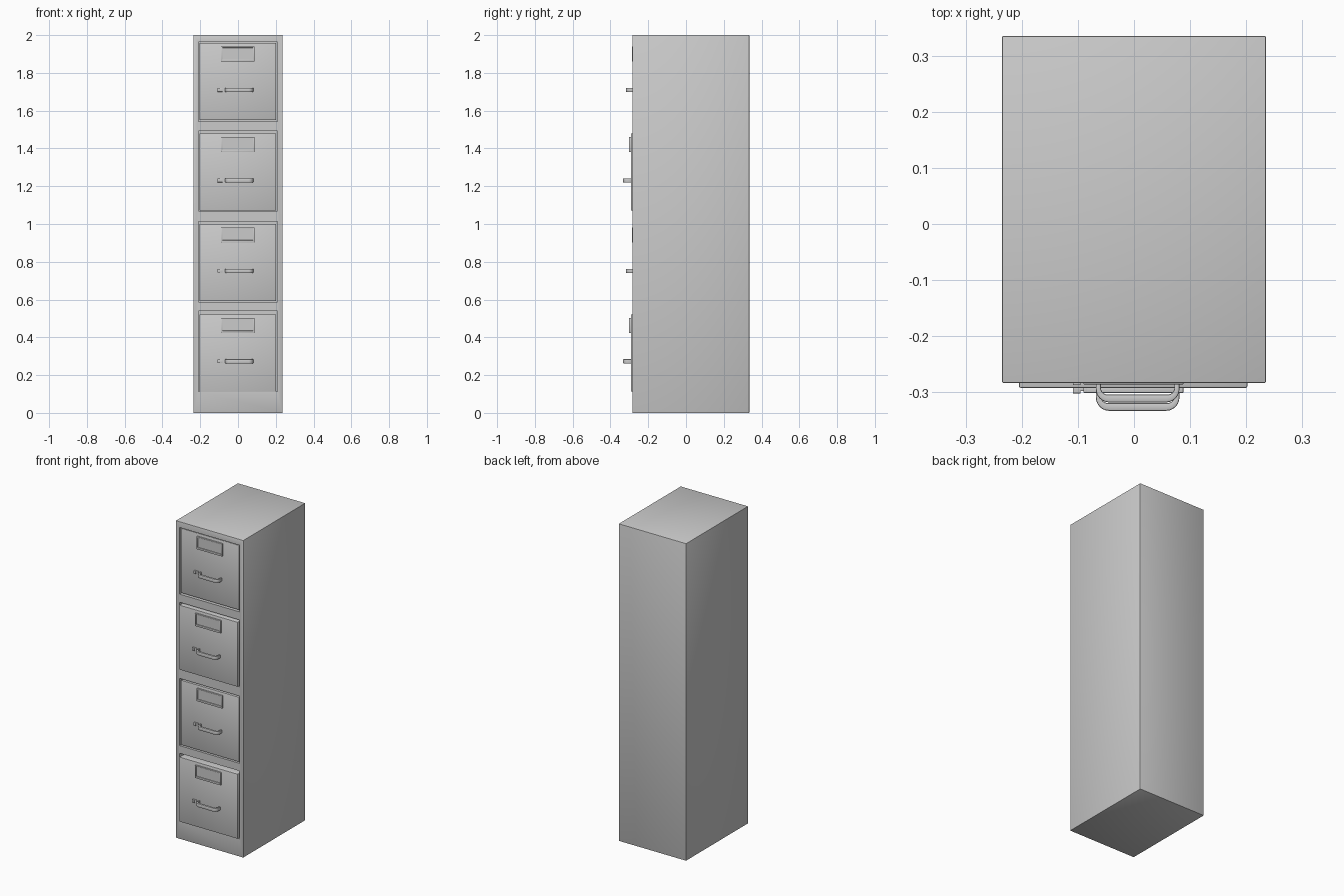
import bpy, bmesh, math

if "Cube" in bpy.data.objects:
    bpy.data.objects.remove(bpy.data.objects["Cube"])

FRONT = -0.283          # front plane of the cabinet body
PITCH = 0.479           # vertical spacing of the drawers


def finish(obj, bevel=0.0, segments=2):
    bpy.ops.object.select_all(action='DESELECT')
    bpy.context.view_layer.objects.active = obj
    obj.select_set(True)
    if bevel:
        m = obj.modifiers.new("bevel", 'BEVEL')
        m.width, m.segments, m.limit_method = bevel, segments, 'ANGLE'
        bpy.ops.object.modifier_apply(modifier=m.name)
    bpy.ops.object.shade_smooth_by_angle(angle=math.radians(35))
    return obj


def box(name, x, y, z, bevel=0.0):
    """Box from (min, max) ranges."""
    me = bpy.data.meshes.new(name)
    bm = bmesh.new()
    bmesh.ops.create_cube(bm, size=1)
    for v in bm.verts:
        for i, (lo, hi) in enumerate((x, y, z)):
            v.co[i] = lo if v.co[i] < 0 else hi
    bm.to_mesh(me)
    bm.free()
    obj = bpy.data.objects.new(name, me)
    bpy.context.collection.objects.link(obj)
    return finish(obj, bevel)


def rounded_u(x0, x1, back, front, r, steps=6):
    """Open U path in plan: back left, rounded front corners, back right."""
    pts = [(x0, back)]
    for cx, a0 in ((x0 + r, 180), (x1 - r, 270)):
        for i in range(steps + 1):
            a = math.radians(a0 + 90 * i / steps)
            pts.append((cx + r * math.cos(a), front + r + r * math.sin(a)))
    return pts + [(x1, back)]


def handle(name, x0, x1, back, front, z0, z1):
    outer = rounded_u(x0, x1, back, front, 0.024)
    inner = rounded_u(x0 + 0.009, x1 - 0.009, back, front + 0.014, 0.012)
    bm = bmesh.new()
    rings = [[bm.verts.new((*p, z)) for p in path]
             for path, z in ((outer, z0), (outer, z1), (inner, z1), (inner, z0))]
    for k in range(4):
        a, b = rings[k], rings[(k + 1) % 4]
        for i in range(len(a) - 1):
            bm.faces.new((a[i], a[i + 1], b[i + 1], b[i]))
    bm.faces.new([r[0] for r in rings])
    bm.faces.new([r[-1] for r in rings])
    bmesh.ops.recalc_face_normals(bm, faces=bm.faces)
    me = bpy.data.meshes.new(name)
    bm.to_mesh(me)
    bm.free()
    obj = bpy.data.objects.new(name, me)
    bpy.context.collection.objects.link(obj)
    return finish(obj, 0.0025)


# Cabinet body with four drawer openings
body = box("cabinet_body", (-0.235, 0.235), (FRONT, 0.335), (0, 2), 0.002)
for z0, z1 in ((1.543, 1.963), (1.070, 1.492), (0.588, 1.012), (0.112, 0.540)):
    cutter = box("opening_cutter", (-0.210, 0.208), (-0.4, -0.215), (z0, z1))
    m = body.modifiers.new("opening", 'BOOLEAN')
    m.operation, m.object, m.solver = 'DIFFERENCE', cutter, 'EXACT'
    bpy.context.view_layer.objects.active = body
    bpy.ops.object.modifier_apply(modifier=m.name)
    bpy.data.objects.remove(cutter)
finish(body)

# Drawers: second and fourth stand slightly proud, the others sit recessed
for i in range(4):
    n = str(i + 1)
    f = -0.292 if i % 2 else -0.277
    dz = -PITCH * i
    top = 1.958 + dz
    box("drawer_front_" + n, (-0.205, 0.202), (f, f + 0.065),
        (top - 0.408, top), 0.003)

    # Label holder: card with a raised frame
    l0, l1 = 1.860 + dz, 1.940 + dz
    box("label_card_" + n, (-0.086, 0.084), (f - 0.003, f + 0.002),
        (l0 + 0.004, l1 - 0.004))
    for tag, x, z in (("left", (-0.09, -0.082), (l0, l1)),
                      ("right", (0.080, 0.088), (l0, l1)),
                      ("top", (-0.09, 0.088), (l1 - 0.007, l1)),
                      ("bottom", (-0.09, 0.088), (l0, l0 + 0.012))):
        box(f"label_frame_{tag}_{n}", x, (f - 0.009, f + 0.002), z, 0.0015)

    # Pull handle and thumb latch
    hz = 1.710 + dz
    handle("handle_" + n, -0.068, 0.081, f + 0.002, f - 0.041,
           hz - 0.011, hz + 0.011)
    box("latch_plate_" + n, (-0.109, -0.081), (f - 0.006, f + 0.002),
        (hz - 0.010, hz + 0.010), 0.0015)
    box("latch_slide_" + n, (-0.109, -0.095), (f - 0.010, f),
        (hz - 0.010, hz + 0.010), 0.0015)
